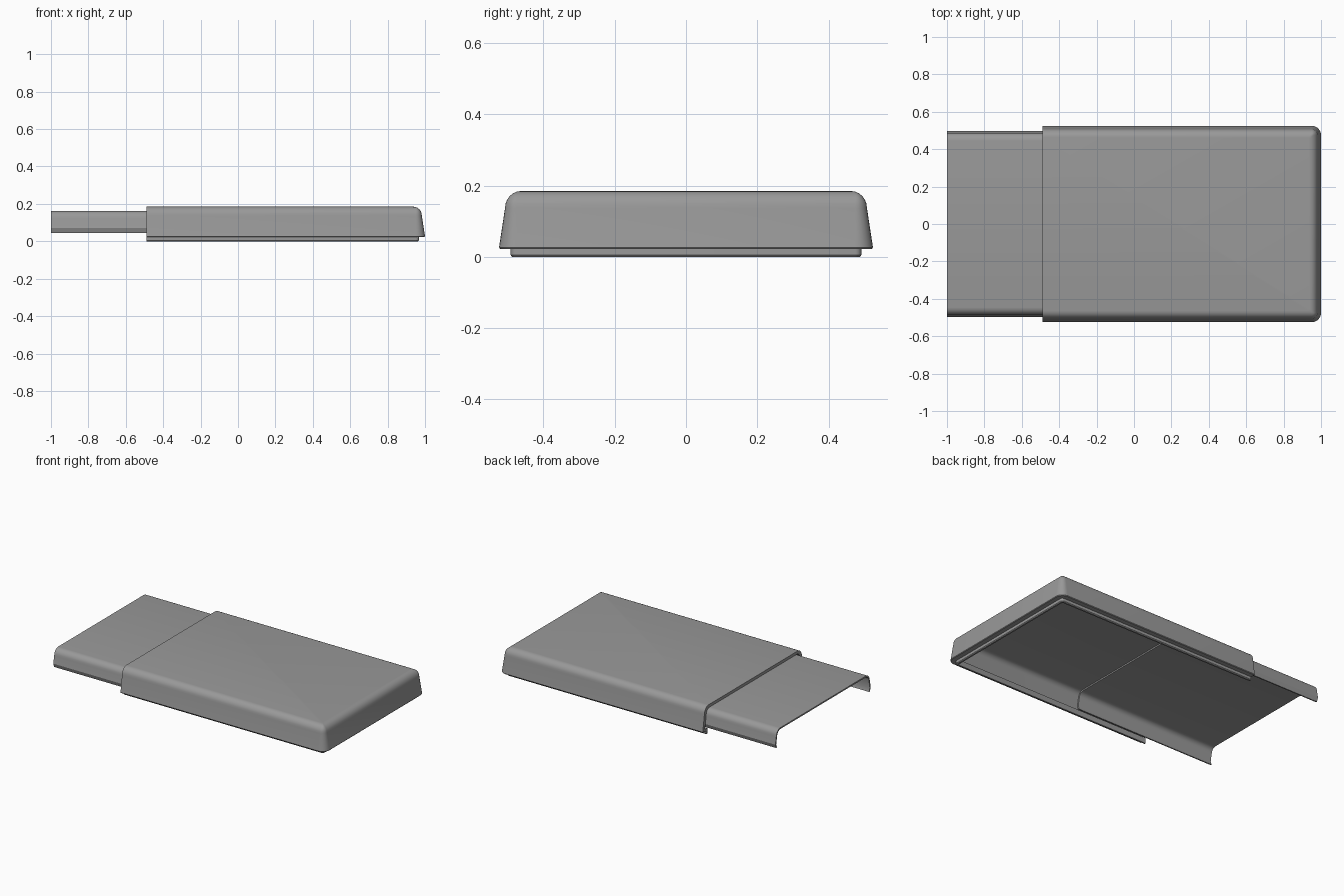
import bpy, bmesh, math

if "Cube" in bpy.data.objects:
    bpy.data.objects.remove(bpy.data.objects["Cube"])

grey = bpy.data.materials.new("mid_grey")
grey.diffuse_color = (0.32, 0.32, 0.32, 1)
grey.use_nodes = True
grey.node_tree.nodes["Principled BSDF"].inputs["Base Color"].default_value = grey.diffuse_color


def finish(bm, name):
    bmesh.ops.recalc_face_normals(bm, faces=bm.faces)
    me = bpy.data.meshes.new(name)
    bm.to_mesh(me)
    bm.free()
    me.materials.append(grey)
    ob = bpy.data.objects.new(name, me)
    bpy.context.collection.objects.link(ob)
    bpy.ops.object.select_all(action='DESELECT')
    ob.select_set(True)
    bpy.context.view_layer.objects.active = ob
    bpy.ops.object.shade_smooth_by_angle(angle=math.radians(30))


def arc(a0, b0, a1, b1, n=6):
    """Quarter curve, leaving (a0, b0) steeply and reaching (a1, b1) flat."""
    return [(a1 + (a0 - a1) * math.cos(t), b0 + (b1 - b0) * math.sin(t))
            for t in (math.pi / 2 * i / n for i in range(n + 1))]


def ring(bm, d, z):
    """U-shaped plan outline, inset by d, open towards -x."""
    x, y, r = 1 - d, 0.525 - d, max(0.05 - d, 0.008)
    half = [(-0.49, -y)]
    for i in range(7):
        t = math.pi / 2 * i / 6
        half.append((x - r + r * math.sin(t), -y + r - r * math.cos(t)))
    pts = half + [(px, -py) for px, py in reversed(half)]
    return [bm.verts.new((px, py, z)) for px, py in pts]


# Outer cover: (inset, height) from the top, down the outside, round the lip, up inside
outside = arc(0.017, 0.137, 0.062, 0.185)[::-1] + [(0.001, 0.032), (0.0, 0.027), (0.003, 0.023)]
lip = [(0.033, 0.023), (0.033, 0.005), (0.037, 0.0), (0.047, 0.0), (0.047, 0.036)]
inside = [(0.022, 0.036)] + arc(0.036, 0.13, 0.07, 0.166)
bm = bmesh.new()
rings = [ring(bm, d, z) for d, z in outside + lip + inside]
for a, b in zip(rings, rings[1:]):
    for i in range(len(a) - 1):
        bm.faces.new((a[i], a[i + 1], b[i + 1], b[i]))
bm.faces.new(rings[0])
bm.faces.new(rings[-1])
bm.faces.new([r[0] for r in rings] + [r[-1] for r in reversed(rings)])
finish(bm, "outer_cover")

# Sliding inner cover: thin channel section extruded along x
outer = [(0.488, 0.045), (0.497, 0.07)] + arc(0.487, 0.12, 0.445, 0.163)
inner = [(0.480, 0.045), (0.488, 0.07)] + arc(0.478, 0.12, 0.443, 0.154)
half = outer + [(-y, z) for y, z in reversed(outer)]
back = inner + [(-y, z) for y, z in reversed(inner)]
section = half + back[::-1]
bm = bmesh.new()
a, b = [[bm.verts.new((x, y, z)) for y, z in section] for x in (-1.0, 0.02)]
n = len(section)
for i in range(n):
    j = (i + 1) % n
    bm.faces.new((a[i], a[j], b[j], b[i]))
bm.faces.new(a)
bm.faces.new(b)
finish(bm, "sliding_inner_cover")
